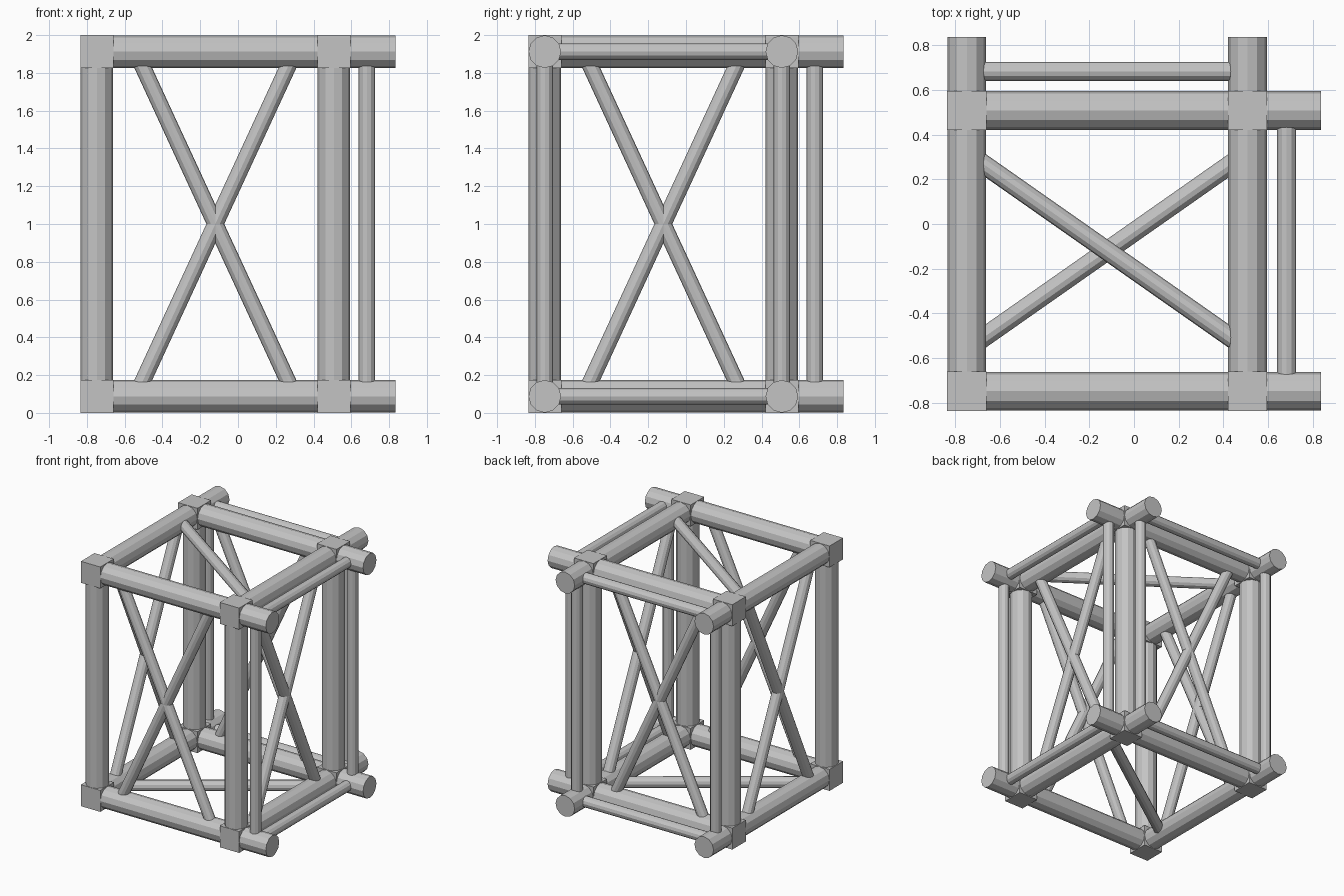
import bpy
import bmesh
from math import radians
from mathutils import Matrix, Vector

cube = bpy.data.objects.get("Cube")
if cube:
    bpy.data.objects.remove(cube, do_unlink=True)

# Single plain grey finish
GREY = (0.55, 0.55, 0.55, 1)
metal = bpy.data.materials.new("light_grey_metal")
metal.use_nodes = True
metal.diffuse_color = GREY
metal.node_tree.nodes["Principled BSDF"].inputs["Base Color"].default_value = GREY

# Frame layout
NEAR, FAR, STUB = -0.7475, 0.5075, 0.835    # post lines and overhang end
LOW, HIGH = 0.0875, 1.9125                  # ring heights
HALF, THICK, THIN = 0.0875, 0.0865, 0.043   # joint half size, tube radii
RAIL = 0.682                                # thin rail line on the overhangs
MID = (NEAR + FAR) / 2
SIDES = 12
LINES = (NEAR, FAR)
LEVELS = (LOW, HIGH)


def finish(name, bm):
    mesh = bpy.data.meshes.new(name)
    bm.to_mesh(mesh)
    bm.free()
    mesh.materials.append(metal)
    obj = bpy.data.objects.new(name, mesh)
    bpy.context.collection.objects.link(obj)
    return obj


def tube(name, start, end, radius, normal):
    """Flat-sided capped tube; normal fixes the roll of its facets."""
    start, end, side = Vector(start), Vector(end), Vector(normal)
    along = (end - start).normalized()
    frame = Matrix((side, along.cross(side), along)).transposed().to_4x4()
    frame.translation = (start + end) / 2
    bm = bmesh.new()
    bmesh.ops.create_cone(bm, cap_ends=True, segments=SIDES, radius1=radius,
                          radius2=radius, depth=(end - start).length, matrix=frame)
    return finish(name, bm)


def joint(name, centre):
    bm = bmesh.new()
    bmesh.ops.create_cube(bm, size=2 * HALF, matrix=Matrix.Translation(centre))
    return finish(name, bm)


X, Y, Z = (1, 0, 0), (0, 1, 0), (0, 0, 1)

# Corner joints, posts and thin posts
for x in LINES:
    for y in LINES:
        for z in LEVELS:
            joint("corner_joint", (x, y, z))
        tube("corner_post", (x, y, LOW), (x, y, HIGH), THICK, X)
for line in LINES:
    tube("thin_post_side", (RAIL, line, LOW), (RAIL, line, HIGH), THIN, X)
    tube("thin_post_back", (line, RAIL, LOW), (line, RAIL, HIGH), THIN, X)

# Overhanging beams and thin rails of the top and bottom rings
for z in LEVELS:
    for line in LINES:
        tube("cross_beam", (NEAR, line, z), (STUB, line, z), THICK, Z)
        tube("long_beam", (line, NEAR, z), (line, STUB, z), THICK, Z)
    tube("thin_rail_side", (RAIL, NEAR, z), (RAIL, FAR, z), THIN, Z)
    tube("thin_rail_back", (NEAR, RAIL, z), (FAR, RAIL, z), THIN, Z)

# Crossed braces on all four upright faces
SPREAD = 0.403
for line in LINES:
    for s in (SPREAD, -SPREAD):
        tube("brace_across", (MID - s, line, HIGH - 0.04),
             (MID + s, line, LOW + 0.04), THIN, Y)
        tube("brace_along", (line, MID - s, HIGH - 0.04),
             (line, MID + s, LOW + 0.04), THIN, X)

# One diagonal brace in each ring, running opposite ways
REACH, DROP = 0.585, 0.41
tube("top_brace", (MID - REACH, MID + DROP, HIGH),
     (MID + REACH, MID - DROP, HIGH), THIN, Z)
tube("bottom_brace", (MID - REACH, MID - DROP, LOW),
     (MID + REACH, MID + DROP, LOW), THIN, Z)
